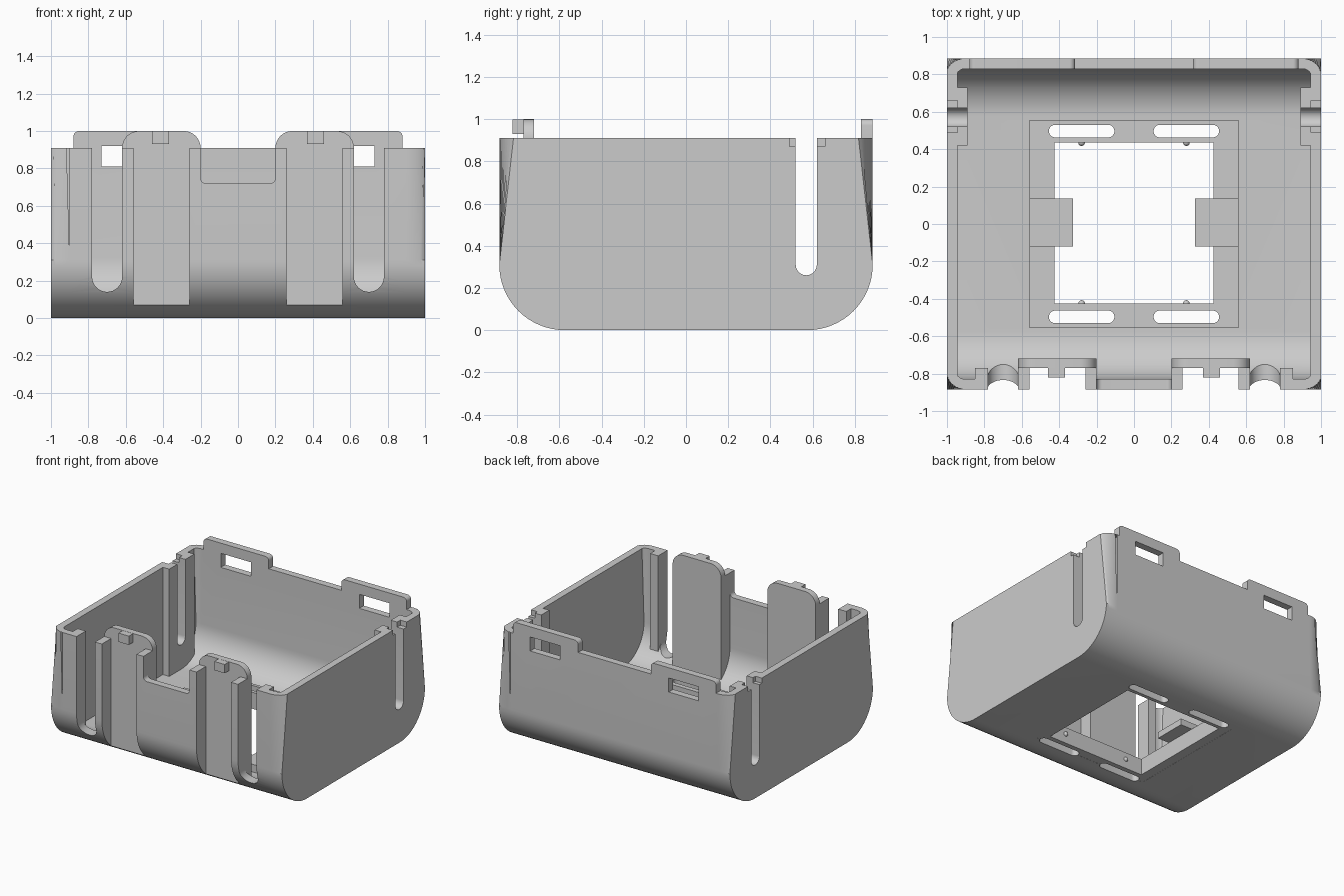
import bpy, bmesh, math
from mathutils import Vector

cube = bpy.data.objects.get("Cube")
if cube:
    bpy.data.objects.remove(cube, do_unlink=True)

grey = bpy.data.materials.new("light_grey")
grey.use_nodes = True
colour = (0.6, 0.6, 0.6, 1)
grey.diffuse_color = colour
grey.node_tree.nodes["Principled BSDF"].inputs["Base Color"].default_value = colour


def prism(name, points, axis, lo, hi, bevel=0):
    """Extrude a 2D outline along an axis, optionally rounding both end rims."""
    place = {"x": lambda p, d: (d, p[0], p[1]),
             "y": lambda p, d: (p[0], d, p[1]),
             "z": lambda p, d: (p[0], p[1], d)}[axis]
    bm = bmesh.new()
    a = bm.faces.new([bm.verts.new(place(p, lo)) for p in points])
    b = bm.faces.new([bm.verts.new(place(p, hi)) for p in points])
    n = len(points)
    av, bv = list(a.verts), list(b.verts)
    for i in range(n):
        j = (i + 1) % n
        bm.faces.new((av[i], av[j], bv[j], bv[i]))
    if bevel:
        bmesh.ops.bevel(bm, geom=list(a.edges) + list(b.edges), offset=bevel,
                        segments=8, profile=0.5, affect="EDGES")
    bmesh.ops.recalc_face_normals(bm, faces=bm.faces)
    mesh = bpy.data.meshes.new(name)
    bm.to_mesh(mesh)
    bm.free()
    mesh.materials.append(grey)
    ob = bpy.data.objects.new(name, mesh)
    bpy.context.collection.objects.link(ob)
    return ob


def outline(u0, u1, v0, v1, low=0, high=0, steps=8):
    """Rectangle with separate radii for its lower and upper corners."""
    pts = []
    for u, v, su, sv, r, start in ((u0, v0, 1, 1, low, 180), (u1, v0, -1, 1, low, 270),
                                   (u1, v1, -1, -1, high, 0), (u0, v1, 1, -1, high, 90)):
        if not r:
            pts.append((u, v))
            continue
        for i in range(steps + 1):
            t = math.radians(start + 90 * i / steps)
            p = (u + su * r + r * math.cos(t), v + sv * r + r * math.sin(t))
            if not pts or (Vector(p) - Vector(pts[-1])).length > 1e-5:
                pts.append(p)
    if (Vector(pts[0]) - Vector(pts[-1])).length < 1e-5:
        pts.pop()
    return pts


def box(name, x0, x1, y0, y1, z0, z1):
    return prism(name, outline(x0, x1, y0, y1), "z", z0, z1)


def combine(target, tool, operation="DIFFERENCE"):
    mod = target.modifiers.new("combine", "BOOLEAN")
    mod.operation, mod.solver, mod.object = operation, "EXACT", tool
    bpy.context.view_layer.objects.active = target
    bpy.ops.object.modifier_apply(modifier=mod.name)
    bpy.data.objects.remove(tool, do_unlink=True)


def span(side, near, far):
    return sorted((side * near, side * far))


# Curved tub and its cavity
body = prism("case_body", outline(-.885, .885, 0, 1.3, .31, 0, 16), "x", -1, 1, .1)
combine(body, box("top_cutter", -2, 2, -2, 2, .91, 2))
cavity = prism("cavity", outline(-.83, .83, .07, 1.4, .255, 0, 16), "x", -.945, .945, .045)

# Guide ribs stay solid by being taken out of the cavity
for s in (-1, 1):
    combine(cavity, box("side_rib", *span(s, .89, 1.1), .42, .73, -.1, 2))
    for near, far in ((.2, .26), (.56, .62), (.78, .85)):
        combine(cavity, box("front_rib", *span(s, near, far), -1, -.77, -.1, 2))
combine(body, cavity)

# Slots and notches in the walls
for s in (-1, 1):
    combine(body, prism("side_slot", outline(.52, .62, .26, 1.2, .05), "x", *span(s, .8, 1.2)))
    combine(body, box("side_notch", *span(s, .945, 1.2), .49, .66, .87, 1.2))
    combine(body, prism("front_slot", outline(*span(s, .62, .78), .14, 1.2, .08), "y", -1.2, -.6))
    combine(body, box("clip_gap", *span(s, .26, .56), -1.2, -.77, -.1, 1.2))
combine(body, prism("front_dip", outline(-.2, .2, .72, 1.2, .03), "y", -1.2, -.75))

# Raised frame around the floor opening
combine(body, box("floor_clearance", -.5, .5, -.5, .5, -.1, .3))
frame = box("floor_frame", -.56, .56, -.555, .555, .001, .13)
combine(frame, box("floor_opening", -.425, .425, -.425, .435, -.1, .3))
for s in (-1, 1):
    for t in (-1, 1):
        slot = outline(*span(s, .105, .455), *span(t, .463, .53), .033, .033)
        combine(frame, prism("vent_a", slot, "z", -.1, .3))
        combine(body, prism("vent_b", slot, "z", -.1, .3))

parts = [body, frame]
for s in (-1, 1):
    side = "left" if s > 0 else "right"
    # Front spring clip with a small catch
    clip = prism(side + "_front_clip", outline(*span(s, .2, .62), .07, 1, 0, .09), "y", -.77, -.72)
    catch = box(side + "_clip_catch", *span(s, .37, .46), -.822, -.765, .93, .999)
    # Rear tab with a latch window through tab and wall
    tab = prism(side + "_rear_tab", outline(*span(s, .315, .88), .9, 1, 0, .03), "y", .83, .885)
    window = outline(*span(s, .47, .73), .81, .92)
    combine(body, tab, "UNION")
    combine(body, prism("latch_window", window, "y", .7, 1))
    # Retaining plate over the floor opening
    plate = box(side + "_retaining_plate", *span(s, .325, .56), -.12, .135, .13, .18)
    parts += [clip, catch, plate]
    # Snap bumps on the opening walls
    for t, y in ((-1, -.425), (1, .435)):
        bpy.ops.mesh.primitive_uv_sphere_add(segments=12, ring_count=8, radius=.018,
                                             location=(s * .28, y, .075))
        bump = bpy.context.object
        bump.name = side + ("_rear_bump" if t > 0 else "_front_bump")
        bump.data.materials.append(grey)
        parts.append(bump)

# Smooth curves, sharp edges
bpy.ops.object.select_all(action="DESELECT")
for ob in parts:
    ob.select_set(True)
bpy.context.view_layer.objects.active = body
bpy.ops.object.shade_smooth_by_angle(angle=math.radians(30))
